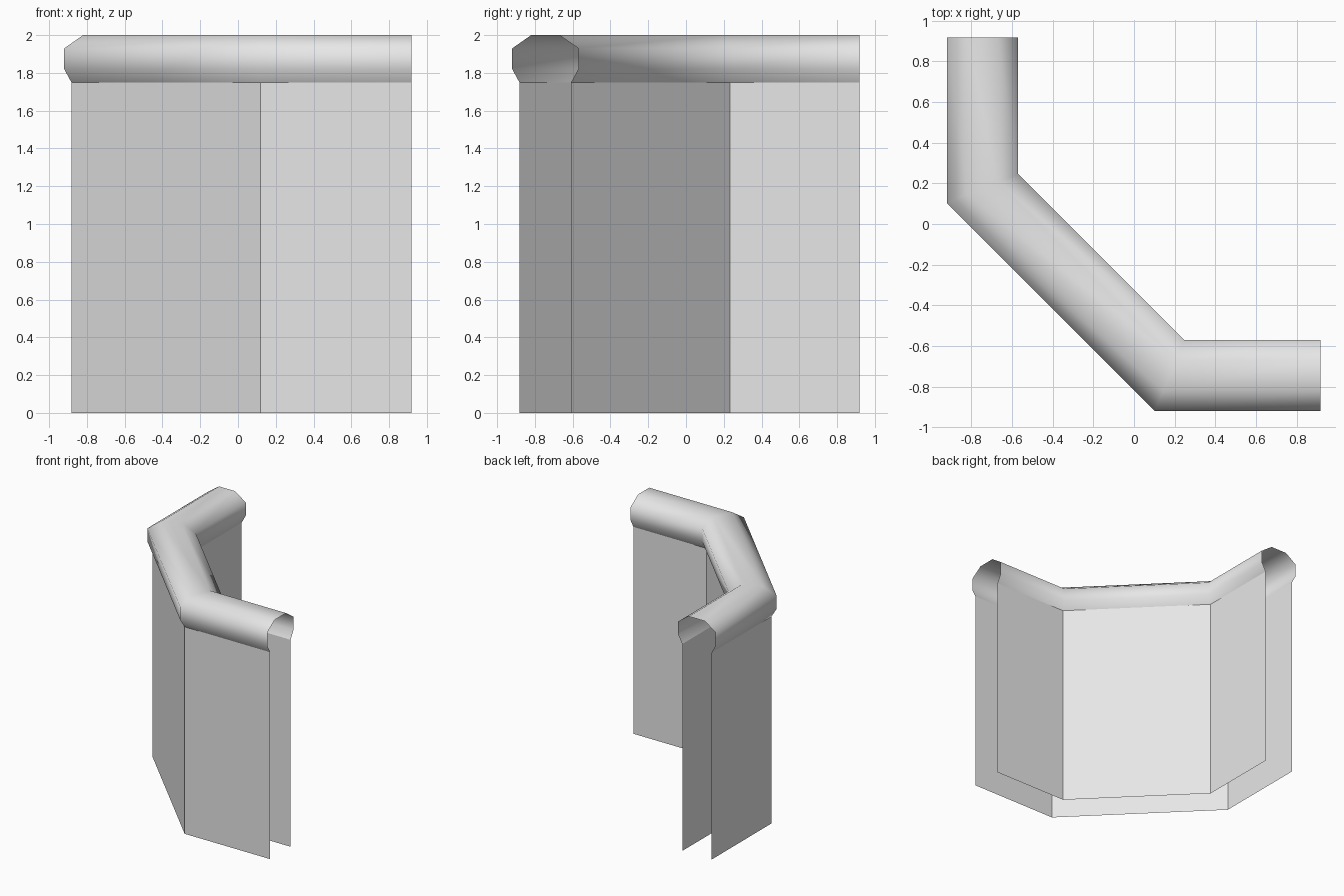
import bpy

if "Cube" in bpy.data.objects:
    bpy.data.objects.remove(bpy.data.objects["Cube"])

# Path of the wall seen from above: (x, y, outward mitre x, outward mitre y)
M = 0.4142
PATH = [(-0.745, 0.918, -1, 0), (-0.745, 0.175, -1, -M),
        (0.175, -0.745, -M, -1), (0.918, -0.745, 0, -1)]

grey = bpy.data.materials.new("light_grey")
grey.diffuse_color = (0.8, 0.8, 0.8, 1)
grey.use_nodes = True
grey.node_tree.nodes["Principled BSDF"].inputs["Base Color"].default_value = grey.diffuse_color


def sweep(name, profile, smooth):
    """Sweep an open (offset, height) profile along the path with mitred corners."""
    n = len(profile)
    verts = [(x + s * mx, y + s * my, z) for x, y, mx, my in PATH for s, z in profile]
    faces = [(i * n + j, (i + 1) * n + j, (i + 1) * n + j + 1, i * n + j + 1)
             for i in range(len(PATH) - 1) for j in range(n - 1)]
    mesh = bpy.data.meshes.new(name)
    mesh.from_pydata(verts, [], faces)
    mesh.materials.append(grey)
    for p in mesh.polygons:
        p.use_smooth = smooth
    mesh.update()
    ob = bpy.data.objects.new(name, mesh)
    bpy.context.collection.objects.link(ob)
    return ob


# Thin wall sheets, open at the ends and bottom
sweep("outer_wall", [(0.137, 0), (0.137, 1.75)], False)
sweep("inner_wall", [(-0.137, 1.75), (-0.137, 0)], False)

# Rounded hollow coping on top
half = [(0.137, 1.75), (0.175, 1.82), (0.175, 1.93), (0.075, 2.0)]
sweep("coping", half + [(-s, z) for s, z in reversed(half)], True)
